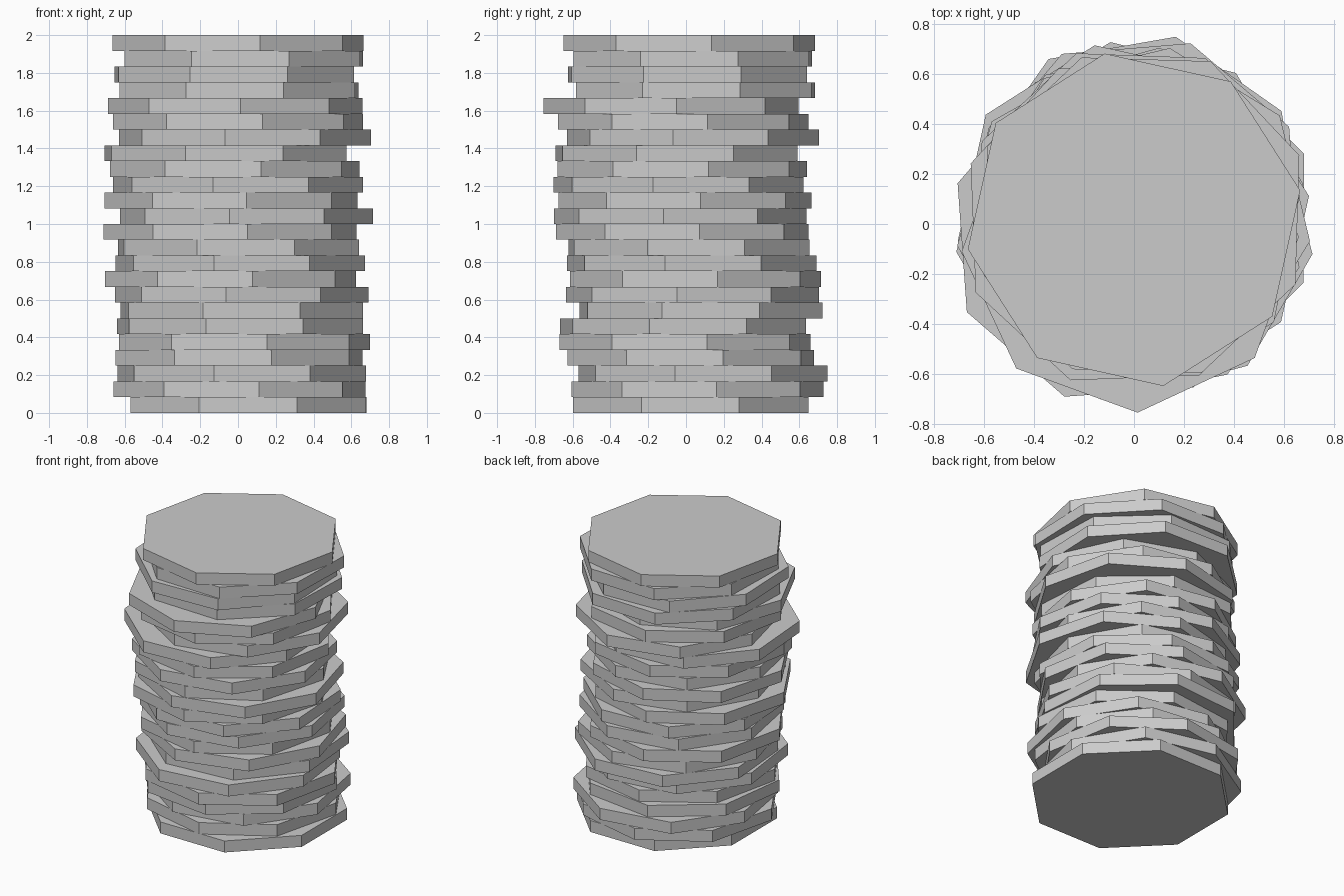
import bpy
from math import radians

SIDES, RADIUS = 8, 0.675

# Per slab, bottom to top: centre x, centre y, turn in degrees
SLABS = [
    (.055, .025, 22.3), (.008, .06, 8.7), (.02, .09, -12.6), (.005, .025, 14.7),
    (.035, -.005, 10), (.01, -.015, -15.3), (.02, .08, -17.8), (.02, .035, -7),
    (-.04, .05, 10), (.012, .03, -12), (.002, .015, -19), (-.042, -.02, 7.8),
    (.045, -.03, -7.7), (-.037, -.005, 7), (0, -.04, -11.4), (-.018, -.02, 12),
    (-.065, -.05, -18.4), (.037, .037, -9), (0, -.015, 11), (-.015, -.08, 2.5),
    (.005, .05, 20.4), (-.02, .008, -20.3), (.03, .035, 20.8), (0, .017, 10),
]
THICK = 2 / len(SLABS)

# Stack of shifted and turned octagonal slabs
for i, (x, y, turn) in enumerate(SLABS):
    bpy.ops.mesh.primitive_cylinder_add(
        vertices=SIDES, radius=RADIUS, depth=THICK,
        location=(x, y, (i + 0.5) * THICK), rotation=(0, 0, radians(turn)))
    bpy.context.object.name = f"stone_slab_{i + 1:02d}"
